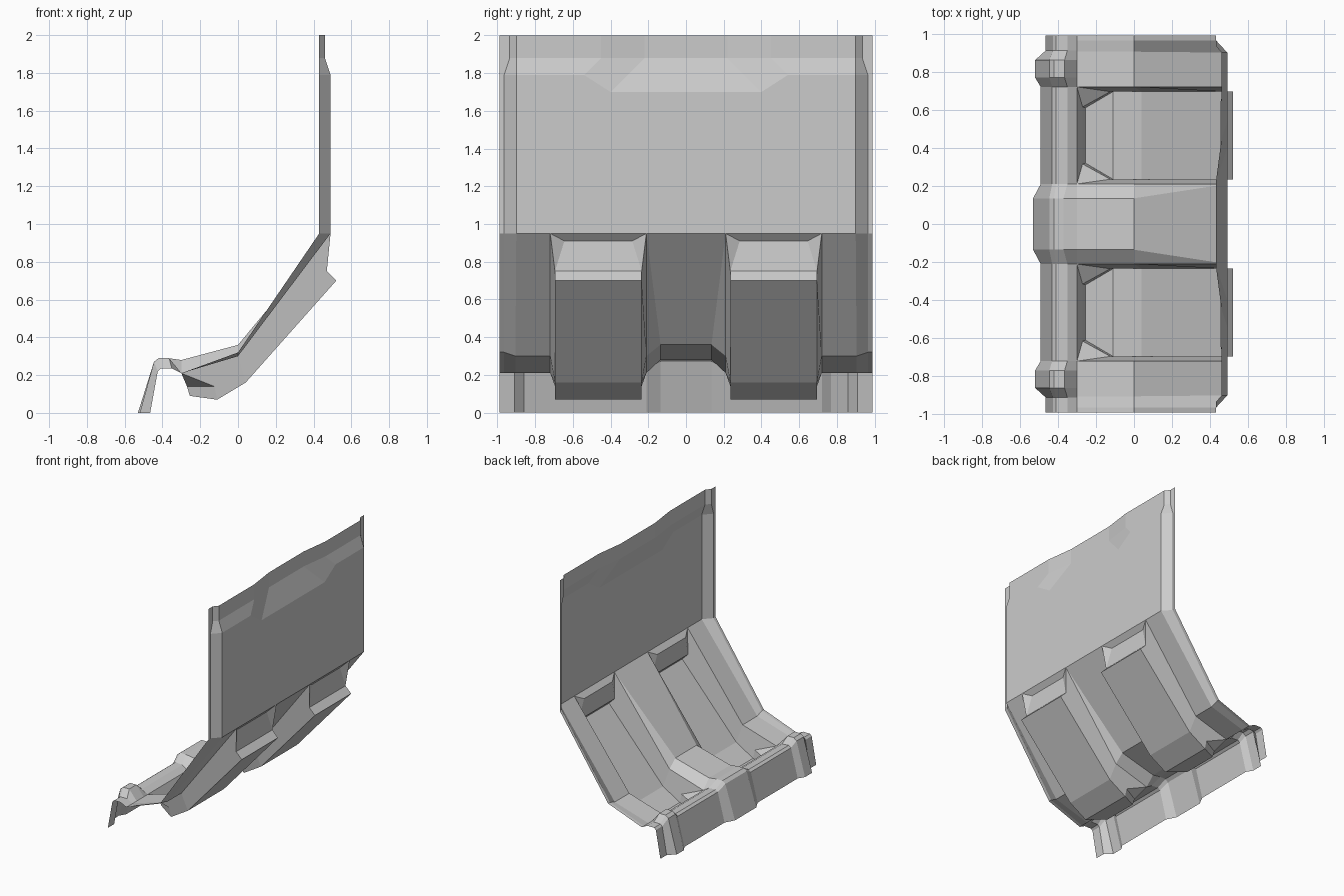
import bpy
import bmesh
from mathutils import Vector

cube = bpy.data.objects.get("Cube")
if cube:
    bpy.data.objects.remove(cube, do_unlink=True)

GREY = (0.6, 0.6, 0.6, 1.0)
grey = bpy.data.materials.new("plain grey")
grey.use_nodes = True
grey.diffuse_color = GREY
grey.node_tree.nodes["Principled BSDF"].inputs["Base Color"].default_value = GREY


def sheet(name, faces):
    """Thin sheet from polygons on the +y half, mirrored to the other half."""
    bm = bmesh.new()
    for face in faces:
        bm.faces.new([bm.verts.new(p) for p in face])
    bmesh.ops.remove_doubles(bm, verts=bm.verts, dist=0.0005)
    bmesh.ops.recalc_face_normals(bm, faces=bm.faces)
    total = sum((f.normal * f.calc_area() for f in bm.faces), Vector())
    if total.dot(Vector((-1, 0, 1))) < 0:
        bmesh.ops.reverse_faces(bm, faces=bm.faces)
    mesh = bpy.data.meshes.new(name)
    bm.to_mesh(mesh)
    bm.free()
    mesh.materials.append(grey)
    obj = bpy.data.objects.new(name, mesh)
    bpy.context.collection.objects.link(obj)
    mirror = obj.modifiers.new("mirror", "MIRROR")
    mirror.use_axis = (False, True, False)
    return obj


def loft(columns):
    """Polygons joining neighbouring columns; repeated points collapse."""
    faces = []
    for a, b in zip(columns, columns[1:]):
        for i in range(len(a) - 1):
            quad = [a[i], b[i], b[i + 1], a[i + 1]]
            faces.append(list(dict.fromkeys(quad)))
    return [f for f in faces if len(f) > 2]


# Upright back panel with stepped top and folded side edge
def upright(x_low, x_high, ys, z_step=1.79):
    return [(x, y, z) for x, y, z in zip((x_low, x_low, x_high, x_high), ys,
                                         (0.95, z_step, 1.88, 2.0))]


sheet("back_panel", loft([
    upright(0.49, 0.43, (0, 0, 0, 0), 1.70),
    upright(0.49, 0.43, (0.40, 0.40, 0.22, 0.22), 1.70),
    upright(0.49, 0.46, (0.54, 0.54, 0.45, 0.45)),
    upright(0.49, 0.46, (0.90, 0.90, 0.90, 0.90)),
    upright(0.43, 0.43, (0.965, 0.965, 0.935, 0.935)),
    upright(0.43, 0.43, (0.99, 0.99, 0.99, 0.99)),
]))


# Sloping floor: centre ridge and outer panel
def slope(x_top, y_top, y, z_mid, z_low):
    return [(x_top, y_top, 0.95), (0, y, z_mid), (-0.3, y, z_low)]


sheet("centre_ridge", loft([
    slope(0.49, 0, 0, 0.36, 0.28),
    slope(0.49, 0.21, 0.135, 0.36, 0.28),
    slope(0.49, 0.21, 0.21, 0.30, 0.21),
]))
sheet("outer_floor", loft([
    slope(0.49, 0.72, 0.72, 0.30, 0.21),
    slope(0.49, 0.90, 0.905, 0.30, 0.21),
    slope(0.43, 0.965, 0.965, 0.32, 0.21),
    slope(0.43, 0.99, 0.99, 0.32, 0.21),
]))

# Sunken pocket, symmetric about its own middle
MID = 0.465


def pocket_side(s):
    def p(x, half, z):
        return (x, MID + s * half, z)
    return {
        "rim": [p(0.49, 0.255, 0.95), p(0, 0.255, 0.30), p(-0.3, 0.255, 0.21)],
        "floor": [p(0.47, 0.23, 0.75), p(0.52, 0.23, 0.70),
                  p(0.04, 0.23, 0.16), p(-0.11, 0.23, 0.07)],
        "recess": p(0.455, 0.18, 0.91),
        "corner": p(-0.125, 0.23, 0.14),
        "front_top": p(-0.27, 0.15, 0.14),
        "front_low": p(-0.255, 0.145, 0.09),
    }


near, far = pocket_side(-1), pocket_side(1)
pocket = loft([near["floor"], far["floor"]])
for d in (near, far):
    rim, floor = d["rim"], d["floor"]
    pocket += [
        [rim[0], floor[0], floor[1], floor[2], rim[1]],
        [rim[1], floor[2], floor[3], d["corner"], rim[2]],
        [rim[2], d["corner"], d["front_top"]],
        [d["corner"], floor[3], d["front_low"], d["front_top"]],
        [rim[0], d["recess"], floor[0]],
    ]
pocket += loft([[d["rim"][0], d["recess"], d["floor"][0]] for d in (near, far)])
pocket += loft([[d["rim"][2], d["front_top"], d["front_low"], d["floor"][3]]
                for d in (near, far)])
sheet("pocket", pocket)

# Front lip: raised in the middle and at one bump per side
RAISED = [(-0.3, 0.28), (-0.37, 0.29), (-0.42, 0.29), (-0.445, 0.27), (-0.53, 0)]
BASE = [(-0.3, 0.21), (-0.35, 0.24), (-0.41, 0.245), (-0.43, 0.23), (-0.49, 0)]
BUMP = [(-0.3, 0.21), (-0.365, 0.29), (-0.42, 0.29), (-0.445, 0.27), (-0.52, 0)]
OUTER = [(-0.3, 0.21), (-0.35, 0.235), (-0.41, 0.235), (-0.425, 0.22), (-0.465, 0)]
stations = [(0, RAISED), (0.135, RAISED), (0.21, BASE), (0.72, BASE),
            (0.77, BUMP), (0.86, BUMP), (0.91, OUTER), (0.99, OUTER)]
sheet("front_lip", loft([[(x, y, z) for x, z in prof] for y, prof in stations]))
